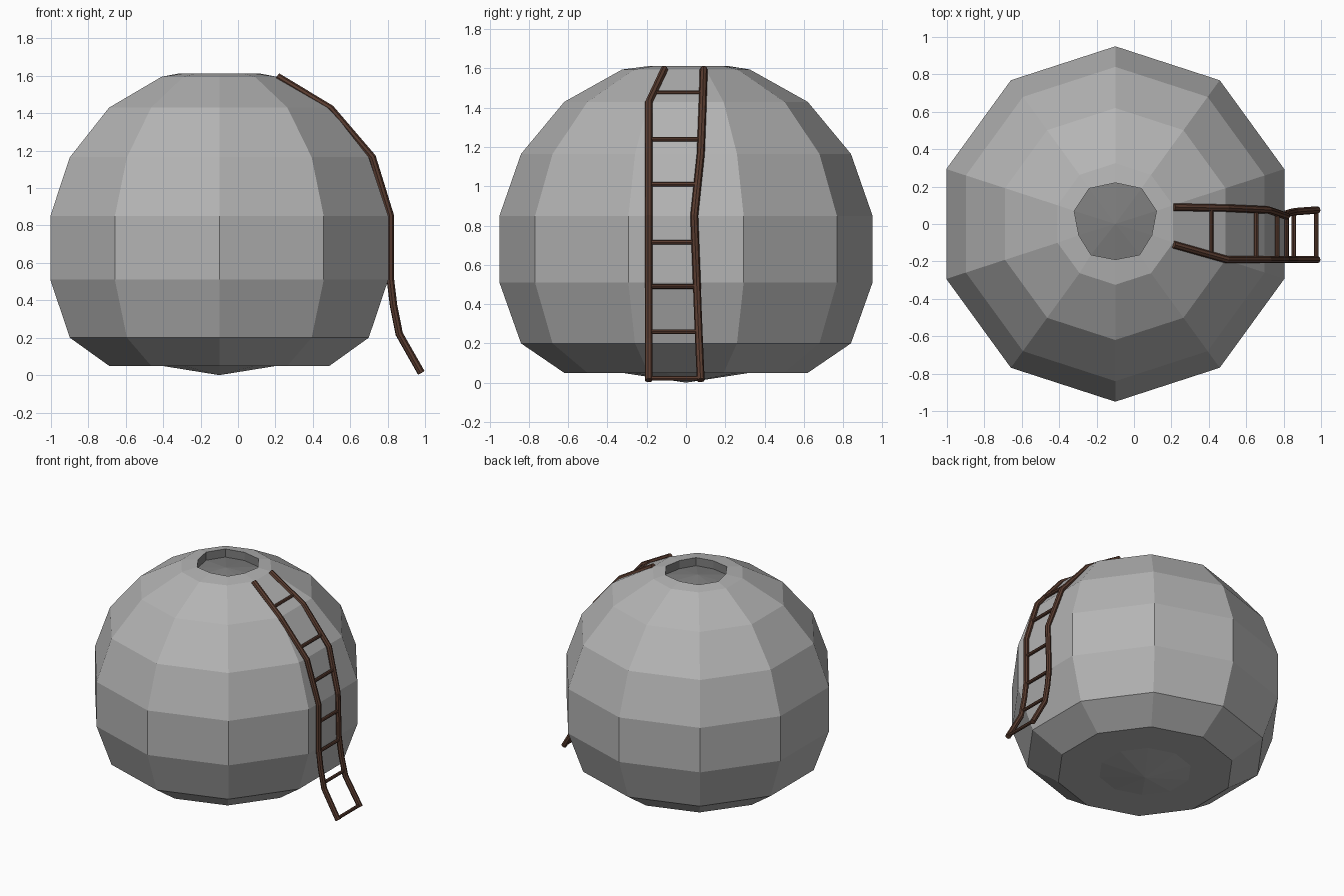
import bpy, bmesh, math
from mathutils import Vector

if "Cube" in bpy.data.objects:
    bpy.data.objects.remove(bpy.data.objects["Cube"])

CX, SIDES = -0.1, 10


def material(name, color):
    mat = bpy.data.materials.new(name)
    mat.diffuse_color = (*color, 1)
    mat.use_nodes = True
    mat.node_tree.nodes["Principled BSDF"].inputs["Base Color"].default_value = mat.diffuse_color
    return mat


stone = material("grey_stone", (0.455, 0.455, 0.455))
dark = material("dark_pit", (0.21, 0.21, 0.21))
brown = material("brown_wood", (0.1, 0.045, 0.029))


def decagon(bm, r, z):
    return [bm.verts.new((CX + r * math.sin(k * math.tau / SIDES),
                          r * math.cos(k * math.tau / SIDES), z)) for k in range(SIDES)]


def bridge(bm, a, b, mat=0):
    for k in range(SIDES):
        j = (k + 1) % SIDES
        bm.faces.new((a[k], a[j], b[j], b[k])).material_index = mat


# Ten-sided body with a slightly uneven, sunken mouth
outer = [(0.325, 0.05), (0.62, 0.05), (0.84, 0.2), (0.95, 0.51), (0.95, 0.85),
         (0.84, 1.165), (0.62, 1.43), (0.325, 1.595)]
half_mouth = [(0, 0.22), (0.14, 0.19), (0.22, 0.07), (0.195, -0.06), (0.13, -0.165), (0, -0.19)]
mouth = half_mouth + [(-x, y) for x, y in half_mouth[4:0:-1]]

bm = bmesh.new()
rings = [decagon(bm, r, z) for r, z in outer]
for z in (1.612, 1.55):
    rings.append([bm.verts.new((CX + x, y, z)) for x, y in mouth])
for i, (a, b) in enumerate(zip(rings, rings[1:])):
    bridge(bm, a, b, 1 if i == len(rings) - 2 else 0)
# Base cone and pit floor cone
for ring, z, mat in ((rings[0], 0.0, 0), (rings[-1], 1.58, 1)):
    pole = bm.verts.new((CX, 0, z))
    for k in range(SIDES):
        bm.faces.new((ring[k], ring[(k + 1) % SIDES], pole)).material_index = mat
bmesh.ops.recalc_face_normals(bm, faces=bm.faces)
me = bpy.data.meshes.new("pot_body")
bm.to_mesh(me)
bm.free()
me.materials.append(stone)
me.materials.append(dark)
bpy.context.collection.objects.link(bpy.data.objects.new("pot_body", me))


# Ladder
def tube(name, pts, radius):
    cu = bpy.data.curves.new(name, 'CURVE')
    cu.dimensions = '3D'
    cu.bevel_depth = radius
    cu.bevel_resolution = 2
    cu.use_fill_caps = True
    sp = cu.splines.new('POLY')
    sp.points.add(len(pts) - 1)
    for p, co in zip(sp.points, pts):
        p.co = (*co, 1)
    sp.use_smooth = False
    cu.materials.append(brown)
    bpy.context.collection.objects.link(bpy.data.objects.new(name, cu))


def at_height(pts, z):
    for a, b in zip(pts, pts[1:]):
        if b[2] <= z <= a[2]:
            return Vector(a).lerp(Vector(b), (a[2] - z) / (a[2] - b[2]))


# Rails share one side profile and differ in their y path
profile = [(0.212, 1.595), (0.495, 1.425), (0.718, 1.165), (0.815, 0.85),
           (0.815, 0.51), (0.832, 0.37), (0.862, 0.22), (0.98, 0.012)]
near_y = [-0.11] + [-0.19] * 7
far_y = [0.09, 0.085, 0.075, 0.042, 0.055, 0.06, 0.066, 0.075]
near = [(x, y, z) for (x, z), y in zip(profile, near_y)]
far = [(x, y, z) for (x, z), y in zip(profile, far_y)]
tube("ladder_rail_near", near, 0.02)
tube("ladder_rail_far", far, 0.02)

# Rungs
for i, z in enumerate((1.475, 1.24, 1.01, 0.715, 0.49, 0.26, 0.022)):
    tube(f"ladder_rung_{i + 1}", [at_height(near, z), at_height(far, z)], 0.012)
